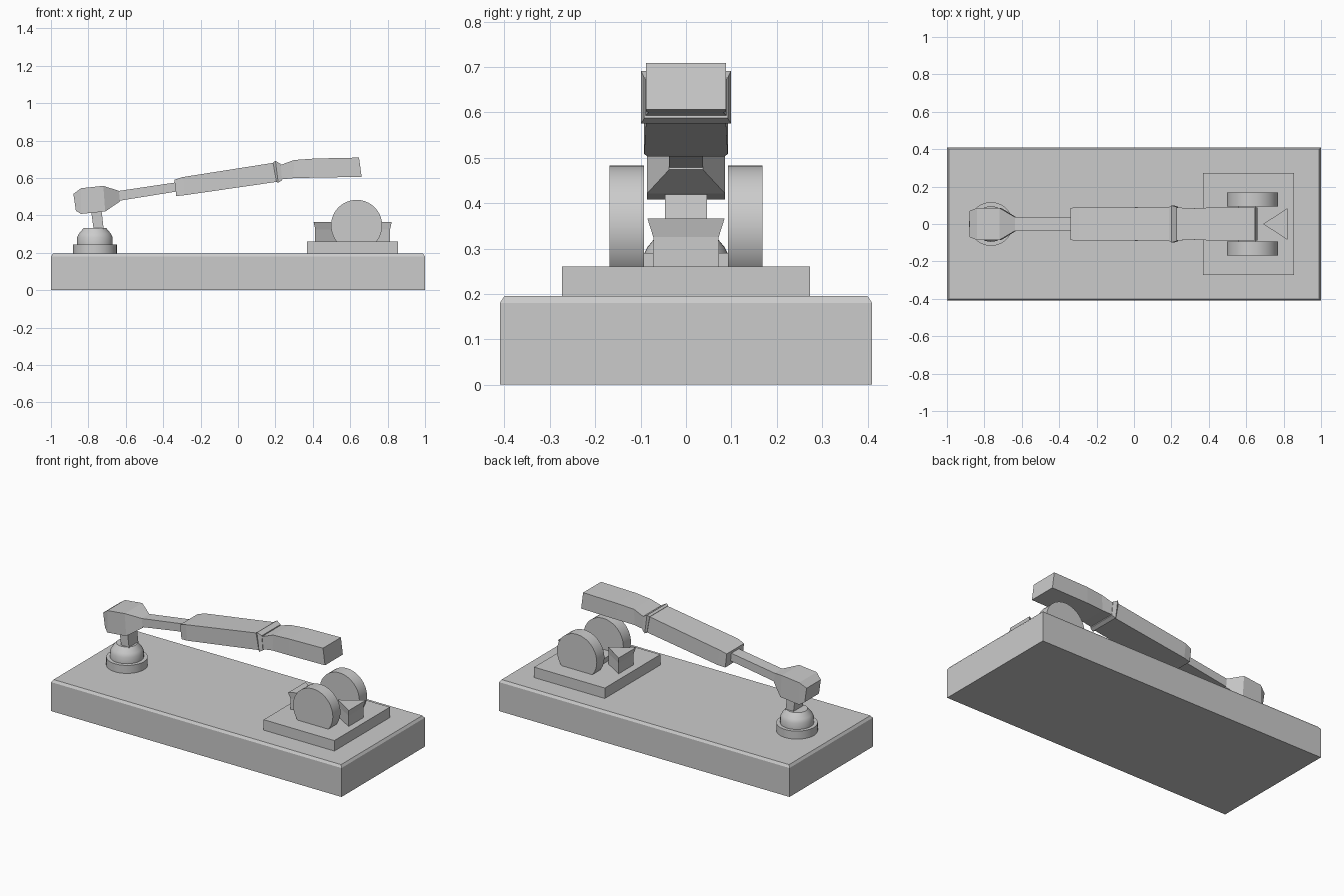
import bpy, bmesh, math

if "Cube" in bpy.data.objects:
    bpy.data.objects.remove(bpy.data.objects["Cube"])


def make(name, verts, faces):
    me = bpy.data.meshes.new(name)
    me.from_pydata(verts, [], faces)
    bm = bmesh.new()
    bm.from_mesh(me)
    bmesh.ops.recalc_face_normals(bm, faces=bm.faces)
    bm.to_mesh(me)
    bm.free()
    ob = bpy.data.objects.new(name, me)
    bpy.context.collection.objects.link(ob)
    return ob


def loft(name, rings):
    """Join equal-length rings of points and cap both ends."""
    n = len(rings[0])
    verts = [p for r in rings for p in r]
    faces = [(i * n + j, i * n + (j + 1) % n, (i + 1) * n + (j + 1) % n, (i + 1) * n + j)
             for i in range(len(rings) - 1) for j in range(n)]
    faces += [tuple(range(n)), tuple((len(rings) - 1) * n + j for j in range(n))]
    return make(name, verts, faces)


def beam(name, sections):
    """Sections: top x, top z, bottom x, bottom z, half width."""
    return loft(name, [[(xt, -w, zt), (xt, w, zt), (xb, w, zb), (xb, -w, zb)]
                       for xt, zt, xb, zb, w in sections])


def slab(name, x0, x1, w, z0, z1):
    return beam(name, [(x0, z1, x0, z0, w), (x1, z1, x1, z0, w)])


def smooth(ob):
    bpy.ops.object.select_all(action='DESELECT')
    ob.select_set(True)
    bpy.context.view_layer.objects.active = ob
    bpy.ops.object.shade_smooth_by_angle(angle=math.radians(30))


# Base with chamfered top rim
loft("base", [[(sx * (1 - c), sy * (0.41 - c), z)
               for sx, sy in ((-1, -1), (1, -1), (1, 1), (-1, 1))]
              for z, c in ((0, 0), (0.18, 0), (0.195, 0.01))])
slab("mount_plate", 0.368, 0.855, 0.273, 0.19, 0.26)

# Round pivot pedestal, turned from a profile
N = 40
ring = [(math.cos(2 * math.pi * i / N), math.sin(2 * math.pi * i / N)) for i in range(N)]
profile = [(0.117, 0.19), (0.117, 0.245), (0.095, 0.245), (0.095, 0.283),
           (0.085, 0.303), (0.06, 0.333)]
smooth(loft("pivot_pedestal", [[(-0.765 + r * c, r * s, z) for c, s in ring] for r, z in profile]))

# Pair of discs, sunk into the plate
for side, s in (("front", -1), ("back", 1)):
    smooth(loft("disc_" + side, [[(0.634 + 0.137 * c, s * y, 0.346 + 0.137 * k) for c, k in ring]
                                 for y in (0.093, 0.168)]))

# Triangular blocks with flared tops at both ends of the discs
for side, s in (("left", -1), ("right", 1)):
    loft("wedge_block_" + side,
         [[(0.613 + s * a, 0, z), (0.613 + s * b, -w, z), (0.613 + s * b, w, z)]
          for z, a, b, w in ((0.255, 0.08, 0.2, 0.073), (0.325, 0.08, 0.2, 0.072),
                             (0.366, 0.077, 0.209, 0.085))])
slab("disc_hub", 0.56, 0.65, 0.095, 0.255, 0.29)

# Slanted post
beam("post", [(-0.786, 0.43, -0.772, 0.325, 0.046), (-0.73, 0.43, -0.718, 0.325, 0.046)])

# Head at the back end of the arm
beam("arm_head", [(-0.88, 0.515, -0.867, 0.425, 0.07),
                  (-0.84, 0.545, -0.84, 0.408, 0.086),
                  (-0.72, 0.558, -0.71, 0.421, 0.086),
                  (-0.637, 0.531, -0.631, 0.474, 0.037)])

# Thin rod and thick arm
beam("thin_rod", [(-0.65, 0.529, -0.643, 0.477, 0.037), (-0.32, 0.578, -0.313, 0.53, 0.037)])
beam("main_arm", [(-0.34, 0.59, -0.33, 0.503, 0.085),
                  (-0.295, 0.605, -0.285, 0.508, 0.092),
                  (0.195, 0.682, 0.212, 0.58, 0.088)])

# Collar and front arm
beam("collar", [(0.187, 0.683, 0.206, 0.578, 0.09),
                (0.2, 0.691, 0.215, 0.575, 0.099),
                (0.228, 0.676, 0.236, 0.587, 0.092)])
beam("front_arm", [(0.222, 0.668, 0.226, 0.592, 0.09),
                   (0.3, 0.696, 0.296, 0.599, 0.083),
                   (0.41, 0.704, 0.41, 0.602, 0.088),
                   (0.647, 0.709, 0.661, 0.606, 0.088)])
